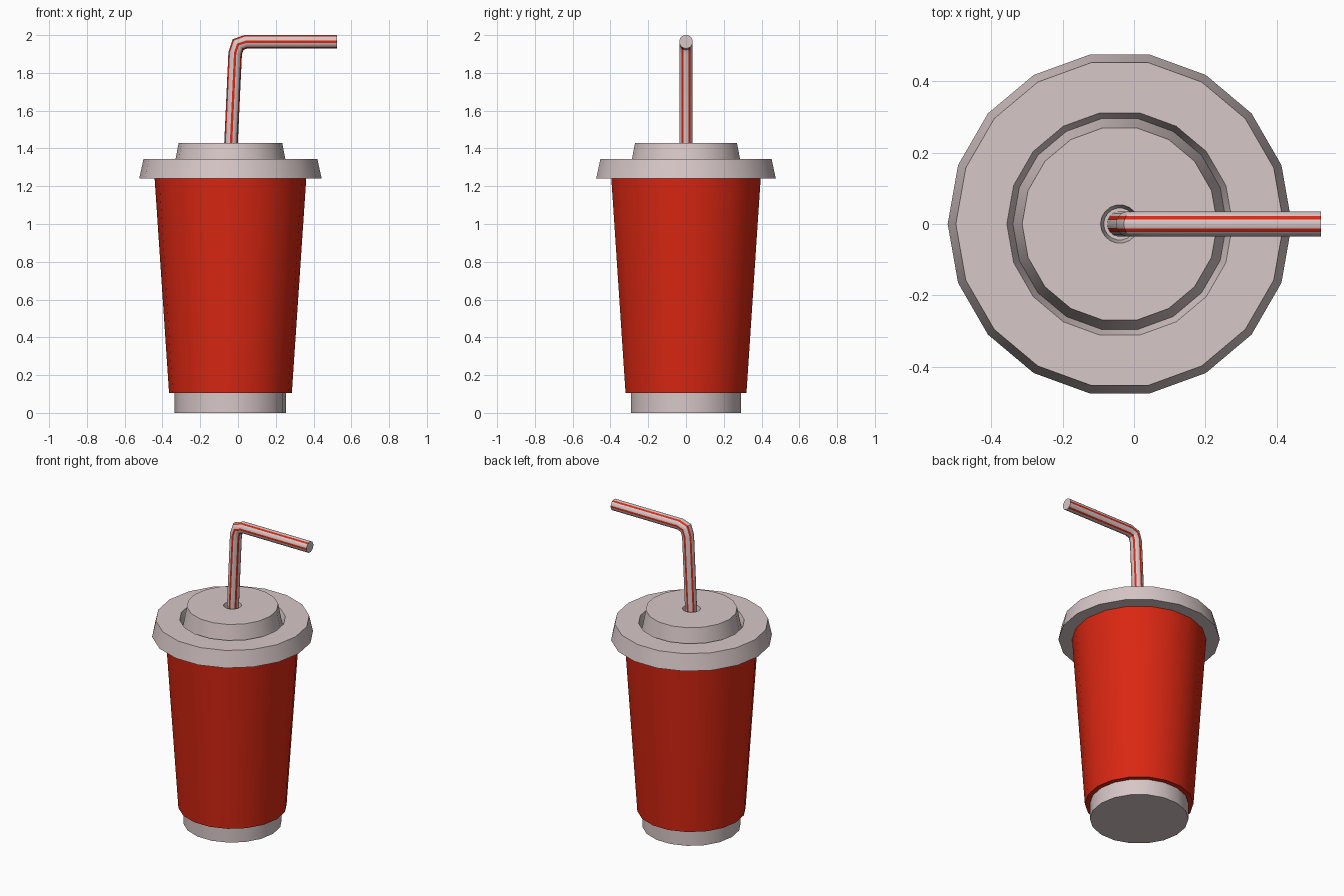
import bpy, bmesh, math
from mathutils import Vector

cube = bpy.data.objects.get("Cube")
if cube:
    bpy.data.objects.remove(cube, do_unlink=True)

SIDES = 18
CUP_X = -0.04


def material(name, rgb):
    m = bpy.data.materials.new(name)
    m.use_nodes = True
    m.diffuse_color = (*rgb, 1)
    m.node_tree.nodes["Principled BSDF"].inputs["Base Color"].default_value = (*rgb, 1)
    return m


RED = material("cup red", (0.70, 0.02, 0.006))
PALE = material("pale plastic", (0.68, 0.57, 0.57))


def finish(bm, name, mats):
    bmesh.ops.recalc_face_normals(bm, faces=bm.faces)
    mesh = bpy.data.meshes.new(name)
    bm.to_mesh(mesh)
    bm.free()
    obj = bpy.data.objects.new(name, mesh)
    bpy.context.collection.objects.link(obj)
    for m in mats:
        mesh.materials.append(m)
    bpy.ops.object.select_all(action='DESELECT')
    obj.select_set(True)
    bpy.context.view_layer.objects.active = obj
    bpy.ops.object.shade_smooth_by_angle(angle=math.radians(30))
    return obj


def skin(rings, stripe=None):
    """Join rings of points into a closed tube; stripe(i) picks a side's material."""
    bm = bmesh.new()
    loops = [[bm.verts.new(p) for p in ring] for ring in rings]
    for a, b in zip(loops, loops[1:]):
        for i in range(SIDES):
            j = (i + 1) % SIDES
            f = bm.faces.new((a[i], a[j], b[j], b[i]))
            f.material_index = stripe(i) if stripe else 0
    bm.faces.new(loops[0])
    bm.faces.new(loops[-1])
    return bm


def lathe(name, profile, mat):
    turn = [math.tau * i / SIDES for i in range(SIDES)]
    rings = [[(CUP_X + r * math.cos(t), r * math.sin(t), z) for t in turn]
             for r, z in profile]
    return finish(skin(rings), name, [mat])


# Cup: pale foot and tapered red body
lathe("cup_foot", [(0.295, 0), (0.295, 0.12)], PALE)
lathe("cup_body", [(0.325, 0.105), (0.402, 1.25)], RED)

# Lid: sloping rim, groove, raised centre and straw hole
lathe("lid", [(0.483, 1.24), (0.46, 1.345), (0.317, 1.345), (0.30, 1.295),
              (0.274, 1.43), (0.054, 1.43), (0.045, 1.38)], PALE)

# Bent straw: mitred rings along a path, every third side red
path = [Vector(p) for p in ((-0.04, 0, 1.36), (-0.015, 0, 1.905),
                            (0.0, 0, 1.95), (0.043, 0, 1.965), (0.525, 0, 1.965))]
RADIUS = 0.036
side = Vector((0, 1, 0))
rings = []
for k, p in enumerate(path):
    before = (p - path[k - 1]).normalized() if k else None
    after = (path[k + 1] - p).normalized() if k < len(path) - 1 else None
    before, after = before or after, after or before
    tangent = (before + after).normalized()
    up = side.cross(tangent) / tangent.dot(before)
    rings.append([p + RADIUS * (side * math.cos(t) + up * math.sin(t))
                  for t in (math.tau * (i - 0.5) / SIDES for i in range(SIDES))])
finish(skin(rings, lambda i: int(i % 3 == 0)), "straw", [PALE, RED])
